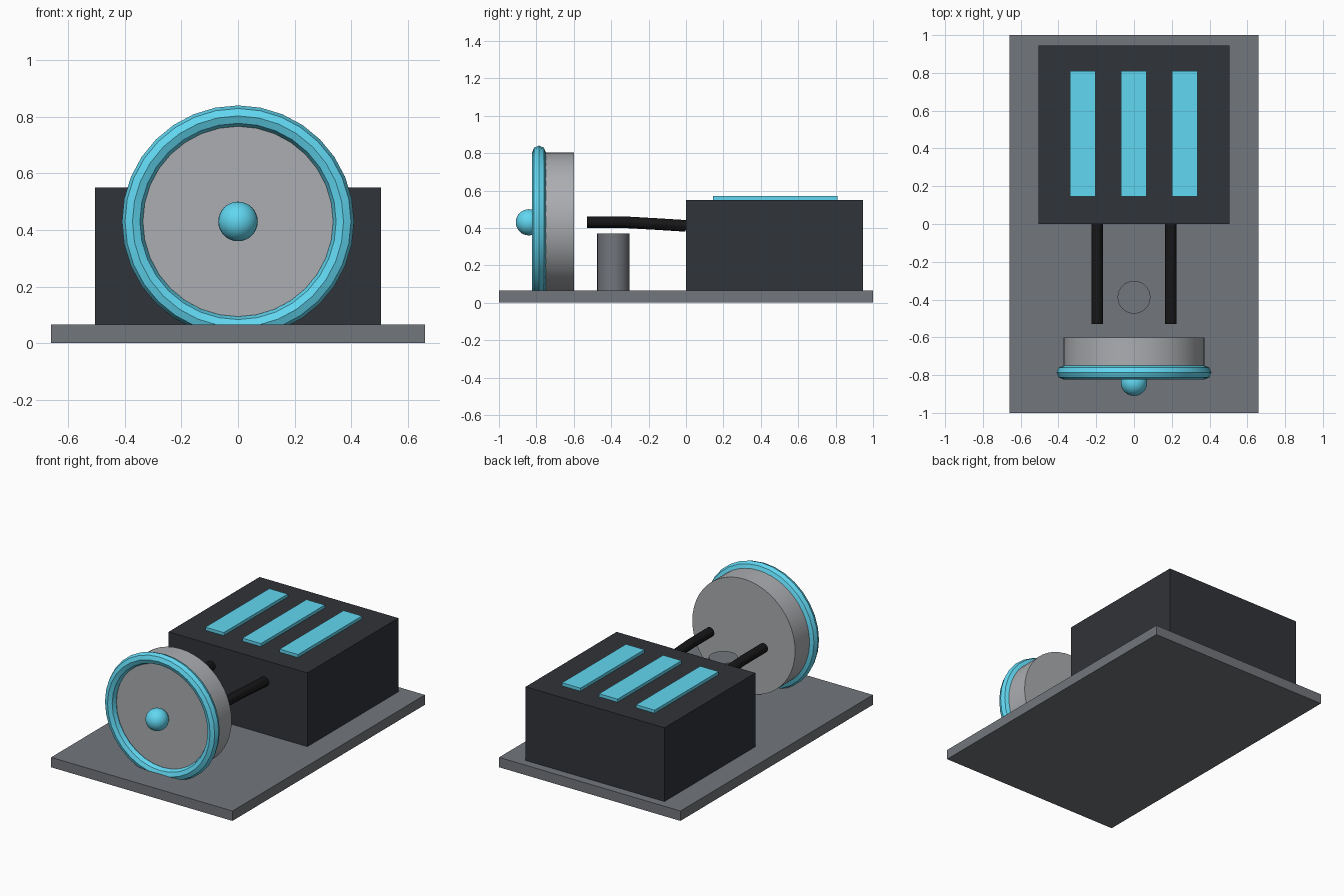
import bpy
from math import pi, radians

if "Cube" in bpy.data.objects:
    bpy.data.objects.remove(bpy.data.objects["Cube"])


def material(name, rgb):
    m = bpy.data.materials.new(name)
    m.diffuse_color = (*rgb, 1)
    m.use_nodes = True
    m.node_tree.nodes["Principled BSDF"].inputs["Base Color"].default_value = m.diffuse_color
    return m


STEEL = material("steel_grey", (0.17, 0.18, 0.20))
DARK = material("charcoal", (0.03, 0.033, 0.04))
BLACK = material("black_rubber", (0.008, 0.008, 0.009))
SILVER = material("silver", (0.41, 0.42, 0.44))
CYAN = material("cyan", (0.12, 0.68, 0.88))


def finish(name, mat, smooth=False):
    ob = bpy.context.object
    ob.name = name
    ob.data.materials.append(mat)
    if smooth:
        bpy.ops.object.shade_smooth_by_angle(angle=radians(30))
    return ob


def box(name, mat, x, y, z):
    """Box from (min, max) pairs."""
    bpy.ops.mesh.primitive_cube_add(size=1, location=[sum(p) / 2 for p in (x, y, z)])
    bpy.context.object.scale = [p[1] - p[0] for p in (x, y, z)]
    bpy.ops.object.transform_apply(location=False, rotation=False, scale=True)
    return finish(name, mat)


# Base plate and housing
box("base_plate", STEEL, (-0.66, 0.66), (-1, 1), (0, 0.065))
box("housing", DARK, (-0.505, 0.505), (0, 0.945), (0.065, 0.55))

# Three raised strips on the housing
for i in range(3):
    cx = -0.272 + 0.27 * i
    box(f"top_strip_{i + 1}", CYAN, (cx - 0.067, cx + 0.067), (0.145, 0.81), (0.55, 0.57))

# Support post
bpy.ops.mesh.primitive_cylinder_add(vertices=32, radius=0.087, depth=0.305,
                                    location=(0, -0.388, 0.2175))
finish("support_post", STEEL, True)

# Drum, rim and hub, all facing the front
CZ = 0.43
bpy.ops.mesh.primitive_cylinder_add(vertices=48, radius=0.374, depth=0.18,
                                    location=(0, -0.69, CZ), rotation=(pi / 2, 0, 0))
finish("drum", SILVER, True)
bpy.ops.mesh.primitive_torus_add(major_segments=32, minor_segments=8,
                                 major_radius=0.373, minor_radius=0.037,
                                 location=(0, -0.786, CZ), rotation=(pi / 2, 0, 0))
finish("drum_rim", CYAN, True)
bpy.ops.mesh.primitive_uv_sphere_add(segments=24, ring_count=16, radius=0.07,
                                     location=(0, -0.84, CZ))
finish("hub_knob", CYAN, True)

# Pair of gently bent rods running from the housing towards the drum
for side, x in (("left", -0.195), ("right", 0.195)):
    cu = bpy.data.curves.new(f"{side}_rod", "CURVE")
    cu.dimensions = "3D"
    cu.bevel_depth = 0.031
    cu.bevel_resolution = 4
    cu.use_fill_caps = True
    path = [(-0.53, 0.43), (-0.32, 0.43), (-0.16, 0.421), (0.0, 0.411)]
    sp = cu.splines.new("POLY")
    sp.points.add(len(path) - 1)
    for p, (y, z) in zip(sp.points, path):
        p.co = (x, y, z, 1)
    ob = bpy.data.objects.new(f"{side}_rod", cu)
    bpy.context.collection.objects.link(ob)
    bpy.ops.object.select_all(action="DESELECT")
    ob.select_set(True)
    bpy.context.view_layer.objects.active = ob
    bpy.ops.object.convert(target="MESH")
    finish(f"{side}_rod", BLACK, True)
